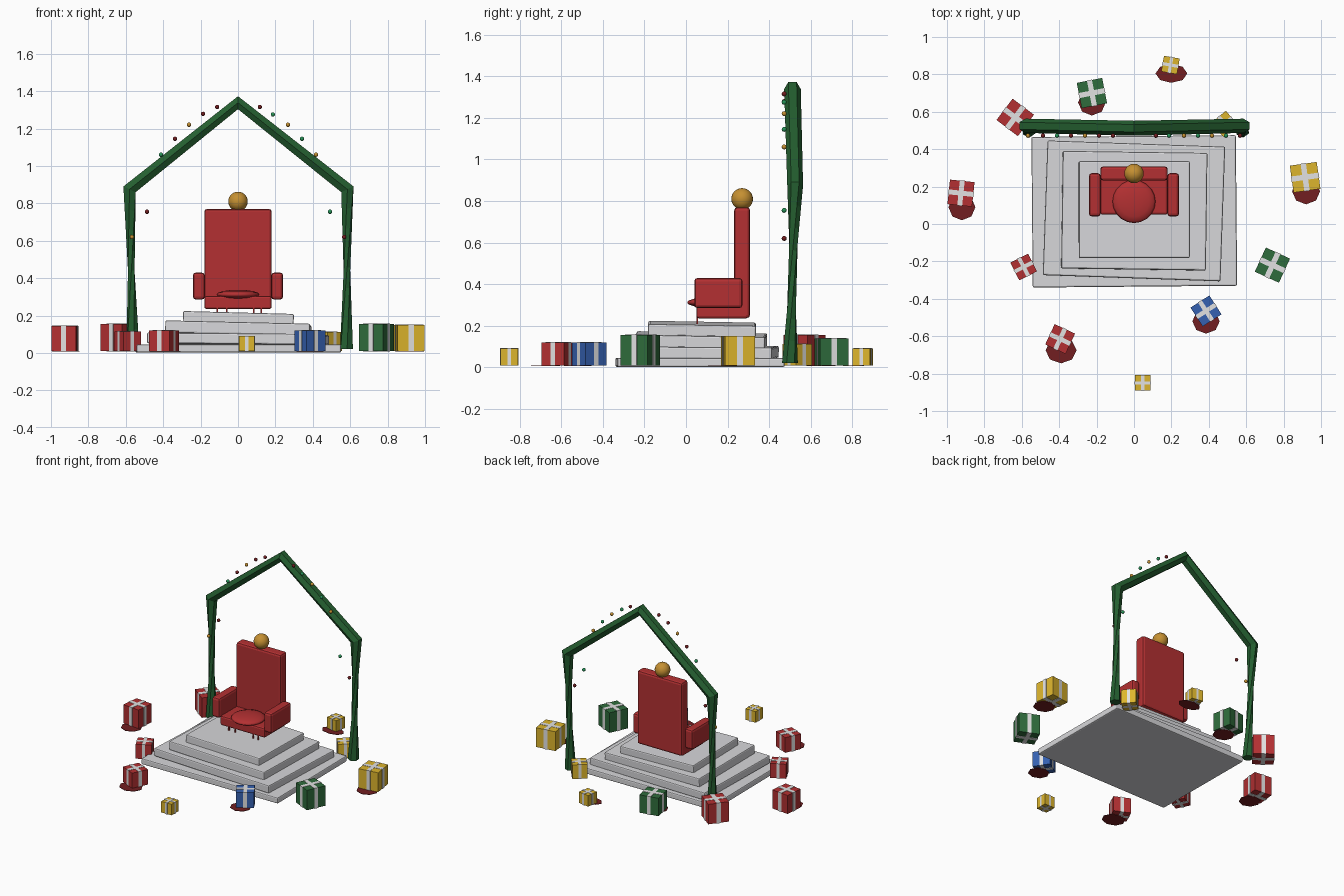
import bpy, bmesh, math
from mathutils import Vector

if "Cube" in bpy.data.objects:
    bpy.data.objects.remove(bpy.data.objects["Cube"])

def mat(name, r, g, b):
    m = bpy.data.materials.new(name)
    m.diffuse_color = (r, g, b, 1)
    m.use_nodes = True
    m.node_tree.nodes["Principled BSDF"].inputs["Base Color"].default_value = m.diffuse_color
    return m

RED = mat("red", .456, .03, .032)
DARK = mat("dark red", .17, .013, .015)
STONE = mat("pale stone", .68, .68, .70)
PINE = mat("pine green", .018, .115, .03)
GOLD = mat("gold", .56, .28, .032)
YELLOW = mat("yellow", .72, .46, .026)
BLUE = mat("blue", .036, .12, .44)
GREEN = mat("gift green", .028, .15, .045)
RIBBON = mat("ribbon white", .76, .76, .76)
MINT = mat("bauble green", .021, .30, .10)

def finish(bm, name, m):
    me = bpy.data.meshes.new(name)
    bm.to_mesh(me)
    bm.free()
    me.materials.append(m)
    ob = bpy.data.objects.new(name, me)
    bpy.context.collection.objects.link(ob)
    return ob

def box(name, lo, hi, m, bevel=0, rot=(0, 0, 0)):
    bm = bmesh.new()
    bmesh.ops.create_cube(bm, size=1)
    size = [h - l for l, h in zip(lo, hi)]
    bmesh.ops.scale(bm, vec=size, verts=bm.verts)
    if bevel:
        bmesh.ops.bevel(bm, geom=bm.edges[:], offset=bevel, segments=2,
                        profile=.5, affect='EDGES')
    ob = finish(bm, name, m)
    ob.location = [(l + h) / 2 for l, h in zip(lo, hi)]
    ob.rotation_euler = [math.radians(a) for a in rot]
    return ob

def ball(name, c, r, m, seg=24, rings=14):
    bm = bmesh.new()
    bmesh.ops.create_uvsphere(bm, u_segments=seg, v_segments=rings, radius=1)
    bmesh.ops.scale(bm, vec=r if isinstance(r, tuple) else (r, r, r), verts=bm.verts)
    for f in bm.faces:
        f.smooth = True
    ob = finish(bm, name, m)
    ob.location = c
    return ob

# Stepped platform, slightly crooked slabs
box("step_1", (-.545, -.335, .002), (.548, .47, .046), STONE, .008, (0, 0, .5))
box("step_2", (-.475, -.29, .045), (.475, .43, .102), STONE, .008, (-.5, .5, -2))
box("step_3", (-.385, -.243, .095), (.388, .385, .160), STONE, .008, (-1, 1.3, -.8))
box("step_4", (-.295, -.182, .150), (.298, .336, .212), STONE, .008, (-1, 1.5, 0))

# Throne
box("throne_back", (-.18, .232, .237), (.18, .308, .77), RED, .015)
box("throne_seat", (-.18, .05, .235), (.18, .30, .305), RED, .012)
for s, side in ((-1, "left"), (1, "right")):
    x0, x1 = sorted((s * .178, s * .241))
    box(side + "_arm", (x0, .04, .285), (x1, .272, .43), RED, .016)
ball("seat_cushion", (0, .12, .312), (.115, .115, .026), RED, 20, 8)
ball("throne_finial", (0, .27, .81), .052, GOLD)
for i, x in enumerate((-.11, -.06, .085, .125)):
    box(f"fringe_{i}", (x - .004, .05, .2), (x + .004, .058, .25), RED)

# Gabled garland arch: lofted six-sided tube with twisted posts
N = 6
def ring(c, u, v, r, turn=0):
    out = []
    for i in range(N):
        a = 2 * math.pi * i / N + math.radians(30 + turn)
        out.append(Vector(c) + Vector(u) * r * math.cos(a) + Vector(v) * r * math.sin(a))
    return out

def lerp(a, b, t):
    return [p.lerp(q, t) for p, q in zip(a, b)]

X, Y = (1, 0, 0), (0, 1, 0)
miter = math.radians(25)
lc = (math.cos(miter) * 1.1, 0, -math.sin(miter) * 1.1)
rc = (math.cos(miter) * 1.1, 0, math.sin(miter) * 1.1)
base_l = ring((-.562, .50, .022), X, Y, .038, -115)
top_l = ring((-.58, .525, .875), lc, Y, .038)
apex = ring((0, .512, 1.338), (0, 0, -1.0), Y, .04)
top_r = ring((.585, .525, .875), (-rc[0], 0, -rc[2]), Y, .038)
base_r = ring((.58, .50, .022), (-1, 0, 0), Y, .038, 115)
rings = [lerp(base_l, top_l, k / 8) for k in range(8)]
rings += [top_l, apex, top_r]
rings += [lerp(top_r, base_r, k / 8) for k in range(1, 9)]
bm = bmesh.new()
vs = [[bm.verts.new(p) for p in r] for r in rings]
for a, b in zip(vs, vs[1:]):
    for i in range(N):
        j = (i + 1) % N
        bm.faces.new((a[i], a[j], b[j], b[i]))
bm.faces.new(vs[0])
bm.faces.new(vs[-1])
bmesh.ops.recalc_face_normals(bm, faces=bm.faces[:])
finish(bm, "garland_arch", PINE)

# Baubles along the front of the arch
baubles = [(-.567, .62, GOLD), (-.487, .755, DARK), (-.412, 1.06, MINT), (-.337, 1.145, DARK),
           (-.262, 1.22, GOLD), (-.187, 1.278, DARK), (-.112, 1.315, DARK), (.117, 1.315, DARK),
           (.187, 1.275, MINT), (.267, 1.22, GOLD), (.342, 1.145, MINT), (.417, 1.06, GOLD),
           (.492, 1.755 - 1, MINT), (.567, .62, DARK)]
for i, (x, z, m) in enumerate(baubles):
    ball(f"bauble_{i}", (x, .472, z), .012, m, 10, 6)

# Gifts: x, y, side, height, turn, colour
gifts = [(-.925, .165, .132, .145, -6, RED), (-.635, .57, .143, .155, -37, RED),
         (-.225, .70, .138, .14, 11, GREEN), (.195, .85, .085, .09, -10, YELLOW),
         (.915, .25, .145, .15, 8, YELLOW), (.74, -.22, .142, .155, -24.6, GREEN),
         (.385, -.465, .12, .12, 33, BLUE), (-.395, -.615, .12, .12, -25, RED),
         (.047, -.85, .083, .09, 0, YELLOW), (-.59, -.23, .106, .115, 27, RED),
         (.485, .535, .1, .113, 40, YELLOW)]
for i, (x, y, s, h, turn, m) in enumerate(gifts):
    z0, e = .01, .002
    for part, hx, hy, g, mm in (("box", s / 2, s / 2, 0, m),
                                ("ribbon_a", s * .1, s / 2 + e, e, RIBBON),
                                ("ribbon_b", s / 2 + e, s * .1, e, RIBBON)):
        box(f"gift_{i}_{part}", (x - hx, y - hy, z0 - g), (x + hx, y + hy, h + g),
            mm, 0, (0, 0, turn))

# Flat dark red cloths under some gifts
cloths = [(-.92, .09, .072, .07), (.2, .805, .085, .05), (-.225, .65, .074, .07),
          (.92, .175, .075, .07), (.385, -.52, .073, .066), (-.39, -.675, .083, .07)]
for i, (x, y, rx, ry) in enumerate(cloths):
    bm = bmesh.new()
    bmesh.ops.create_cone(bm, cap_ends=True, segments=8, radius1=1, radius2=1, depth=.003)
    bmesh.ops.scale(bm, vec=(rx, ry, 1), verts=bm.verts)
    ob = finish(bm, f"gift_cloth_{i}", DARK)
    ob.location = (x, y, .008)
